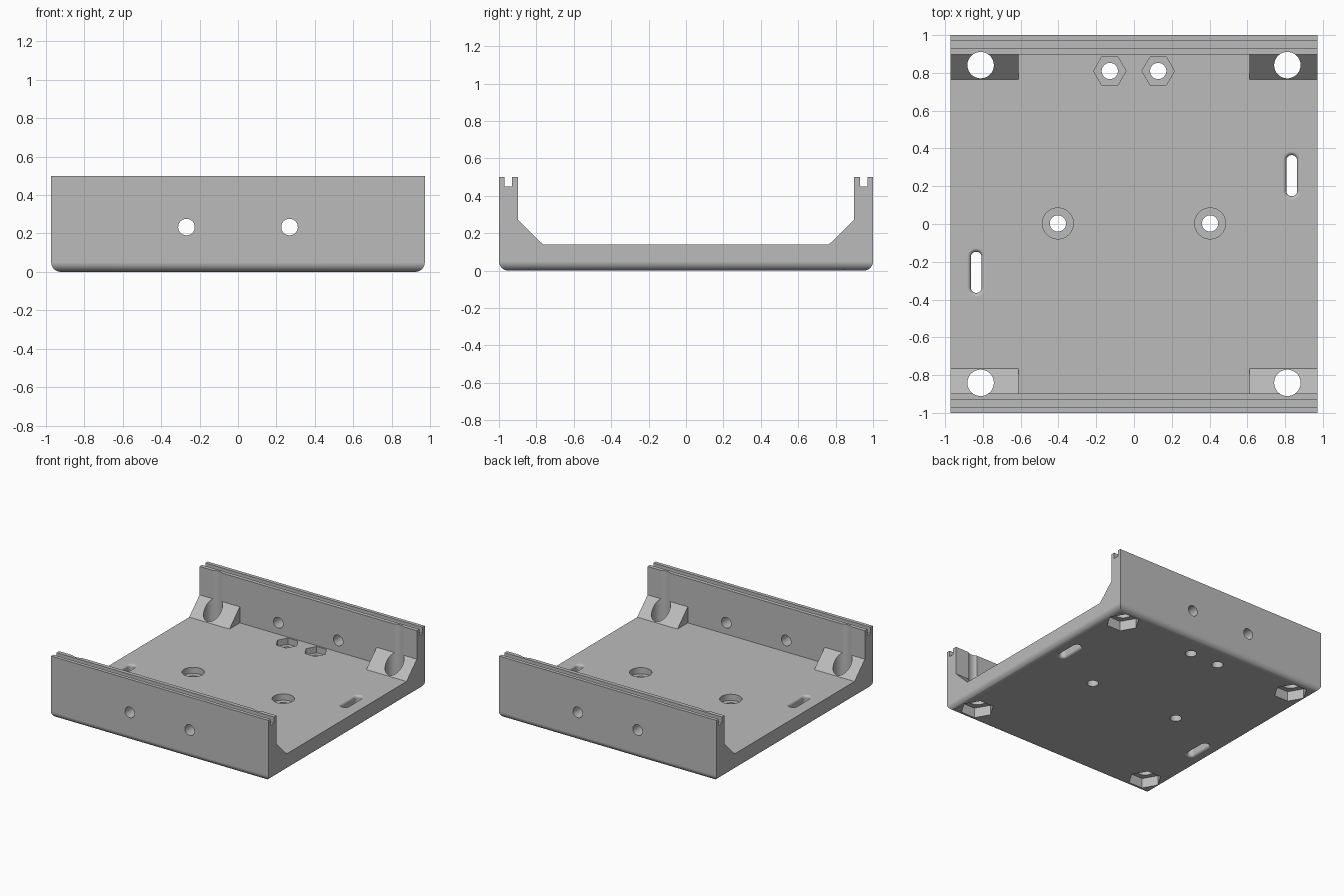
import bpy, bmesh, math
from mathutils import Matrix, Vector

cube = bpy.data.objects.get("Cube")
if cube:
    bpy.data.objects.remove(cube, do_unlink=True)

HALF_X, FLOOR, TOP, INNER = 0.972, 0.14, 0.5, 0.897

grey = bpy.data.materials.new("matte_grey")
grey.use_nodes = True
colour = (0.5, 0.5, 0.5, 1)
grey.diffuse_color = colour
grey.node_tree.nodes["Principled BSDF"].inputs["Base Color"].default_value = colour


def finish(name, bm):
    bmesh.ops.recalc_face_normals(bm, faces=bm.faces[:])
    mesh = bpy.data.meshes.new(name)
    bm.to_mesh(mesh)
    bm.free()
    mesh.materials.append(grey)
    obj = bpy.data.objects.new(name, mesh)
    bpy.context.collection.objects.link(obj)
    return obj


def extrude_x(profile, x0, x1):
    """Solid made by sweeping a (y, z) profile along x."""
    bm = bmesh.new()
    face = bm.faces.new([bm.verts.new((x0, y, z)) for y, z in profile])
    swept = bmesh.ops.extrude_face_region(bm, geom=[face])["geom"]
    verts = [v for v in swept if isinstance(v, bmesh.types.BMVert)]
    bmesh.ops.translate(bm, verts=verts, vec=Vector((x1 - x0, 0, 0)))
    return bm


def stacked(name, x, y, layers, sides=40, stretch=0.0, along_y=None):
    """Cutter through rings of (z, radius), optionally stretched into a slot."""
    bm = bmesh.new()
    rings = []
    for z, r in layers:
        ring = []
        for i in range(sides):
            a = math.tau * (i + (0.5 if sides > 6 else 0)) / sides
            shift = math.copysign(stretch, math.sin(a)) if stretch else 0
            ring.append(bm.verts.new((r * math.cos(a), r * math.sin(a) + shift, z)))
        rings.append(ring)
    for low, high in zip(rings, rings[1:]):
        for i in range(sides):
            j = (i + 1) % sides
            bm.faces.new((low[i], low[j], high[j], high[i]))
    bm.faces.new(rings[0])
    bm.faces.new(rings[-1])
    if along_y is not None:
        bm.transform(Matrix.Rotation(math.pi / 2, 4, 'X'))
    bm.transform(Matrix.Translation((x, y, along_y or 0)))
    obj = finish(name, bm)
    obj.hide_render = True
    return obj


def apply_modifier(obj, mod):
    bpy.context.view_layer.objects.active = obj
    bpy.ops.object.modifier_apply(modifier=mod.name)


def combine(obj, other, operation):
    mod = obj.modifiers.new(operation, 'BOOLEAN')
    mod.operation, mod.solver, mod.object = operation, 'EXACT', other
    apply_modifier(obj, mod)
    bpy.data.objects.remove(other, do_unlink=True)


# Tray: floor with two grooved walls, rounded along the bottom
half = [(1, 0), (1, TOP), (0.971, TOP), (0.971, 0.45), (0.929, 0.45),
        (0.929, TOP), (INNER, TOP), (INNER, FLOOR)]
bm = extrude_x(half + [(-y, z) for y, z in reversed(half)], -HALF_X, HALF_X)
bottom = [e for e in bm.edges if all(v.co.z < 0.001 for v in e.verts)]
bmesh.ops.bevel(bm, geom=bottom, offset=0.05, segments=8, profile=0.5, affect='EDGES')
tray = finish("tray", bm)

# Sloped corner gussets
for sx in (-1, 1):
    for sy in (-1, 1):
        slope = [(0.765, FLOOR), (INNER, 0.27), (0.915, 0.27), (0.915, 0.1), (0.765, 0.1)]
        bm = extrude_x([(sy * y, z) for y, z in slope], sx * 0.612, sx * HALF_X)
        combine(tray, finish("gusset", bm), 'UNION')

# Corner bolt holes with hexagonal nut pockets underneath
for sx in (-1, 1):
    for sy in (-1, 1):
        x, y = sx * 0.812, sy * 0.841
        combine(tray, stacked("bolt_hole", x, y, [(-0.1, 0.07), (0.6, 0.07)]), 'DIFFERENCE')
        combine(tray, stacked("nut_pocket", x, y, [(-0.1, 0.125), (0.08, 0.125)], 6), 'DIFFERENCE')

for s in (-1, 1):
    # Counterbored floor holes
    combine(tray, stacked("counterbore", s * 0.403, 0.003,
            [(-0.1, 0.043), (0.09, 0.043), (0.09, 0.082), (0.2, 0.082)]), 'DIFFERENCE')
    # Small holes with hexagonal pockets near the back wall
    x, y = s * 0.128, 0.81
    combine(tray, stacked("small_hole", x, y, [(-0.1, 0.043), (0.2, 0.043)]), 'DIFFERENCE')
    combine(tray, stacked("small_pocket", x, y, [(0.09, 0.086), (0.2, 0.086)], 6), 'DIFFERENCE')
    # Holes through both walls
    combine(tray, stacked("wall_hole", s * 0.268, 0, [(-1.1, 0.043), (1.1, 0.043)],
            along_y=0.233), 'DIFFERENCE')
    # Cable slots with softened rims
    r, f = 0.029, 0.02
    arc = [math.pi / 2 * i / 5 for i in range(6)]
    upper = [(FLOOR - f + f * math.sin(a), r + f * (1 - math.cos(a))) for a in arc]
    lower = [(FLOOR - z, rad) for z, rad in reversed(upper)]
    layers = [(-0.1, r + f)] + lower + upper + [(0.25, r + f)]
    combine(tray, stacked("slot", s * 0.835, s * 0.256, layers, 24, 0.08), 'DIFFERENCE')

# Smooth rounded parts while keeping flat faces crisp
bpy.ops.object.select_all(action='DESELECT')
tray.select_set(True)
bpy.context.view_layer.objects.active = tray
bpy.ops.object.shade_smooth_by_angle(angle=math.radians(30))
weighted = tray.modifiers.new("weighted_normals", 'WEIGHTED_NORMAL')
weighted.keep_sharp = True
